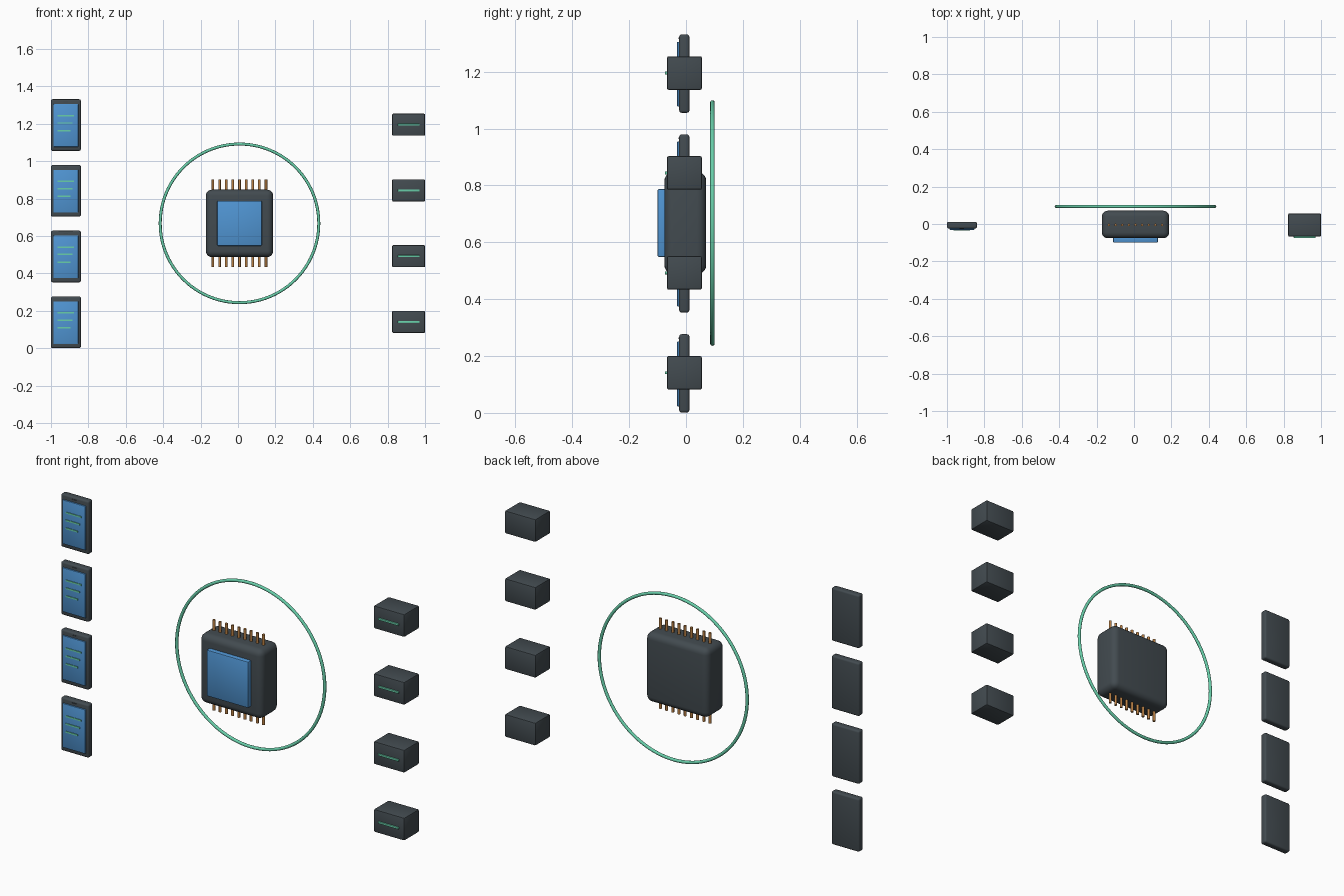
import bpy, math

if "Cube" in bpy.data.objects:
    bpy.data.objects.remove(bpy.data.objects["Cube"])


def material(name, rgb):
    m = bpy.data.materials.new(name)
    m.diffuse_color = (*rgb, 1)
    m.use_nodes = True
    m.node_tree.nodes["Principled BSDF"].inputs["Base Color"].default_value = m.diffuse_color
    return m


DARK = material("dark_shell", (0.055, 0.07, 0.08))
BLUE = material("blue_screen", (0.08, 0.30, 0.65))
GREEN = material("green_light", (0.14, 0.62, 0.40))
COPPER = material("copper_pin", (0.50, 0.22, 0.06))


def finish(name, mat, bevel=0, segments=2):
    ob = bpy.context.object
    ob.name = name
    ob.data.materials.append(mat)
    if bevel:
        mod = ob.modifiers.new("soft_edges", "BEVEL")
        mod.width, mod.segments = bevel, segments
        bpy.ops.object.modifier_apply(modifier=mod.name)
    bpy.ops.object.shade_smooth_by_angle(angle=math.radians(35))
    return ob


def box(name, x, y, z, mat, bevel=0, segments=2):
    """Box from (min, max) ranges on each axis."""
    r = (x, y, z)
    bpy.ops.mesh.primitive_cube_add(size=1, location=[(a + b) / 2 for a, b in r])
    bpy.context.object.scale = [b - a for a, b in r]
    bpy.ops.object.transform_apply(location=False, rotation=False, scale=True)
    return finish(name, mat, bevel, segments)


def span(centre, half):
    return (centre - half, centre + half)


# Central chip with raised screen
CX, CZ = 0.008, 0.668
box("chip_body", span(CX, 0.18), (-0.076, 0.071), span(CZ, 0.18), DARK, 0.032, 5)
box("chip_screen", span(CX, 0.12), (-0.1, -0.06), span(CZ, 0.12), BLUE, 0.006)

# Rows of pins above and below the chip
for side, label in ((1, "upper"), (-1, "lower")):
    for i in range(9):
        bpy.ops.mesh.primitive_cylinder_add(
            vertices=12, radius=0.007, depth=0.08,
            location=(CX + (i - 4) * 0.0355, -0.005, CZ + side * 0.194))
        finish(f"{label}_pin_{i + 1}", COPPER)

# Glowing ring behind the chip
bpy.ops.mesh.primitive_torus_add(
    major_segments=96, minor_segments=12, major_radius=0.424, minor_radius=0.008,
    location=(CX, 0.093, CZ), rotation=(math.pi / 2, 0, 0))
finish("halo_ring", GREEN)

# Left column of tablets and right column of boxes
TX, BX = -0.92, 0.912
for i in range(4):
    z, n = 0.139 + i * 0.3515, i + 1
    box(f"tablet_body_{n}", span(TX, 0.08), (-0.024, 0.012), span(z, 0.138), DARK, 0.009, 3)
    box(f"tablet_screen_{n}", span(TX, 0.066), (-0.031, -0.02), span(z - 0.002, 0.114), BLUE, 0.002)
    box(f"tablet_speaker_{n}", span(TX, 0.012), (-0.027, -0.02), span(z + 0.124, 0.003), DARK)
    for k, (dz, half) in enumerate(((0.051, 0.044), (0.011, 0.04), (-0.030, 0.034))):
        box(f"tablet_{n}_text_line_{k + 1}", span(TX - 0.044 + half, half),
            (-0.034, -0.028), span(z + dz, 0.004), GREEN)
    box(f"device_box_{n}", span(BX, 0.088), (-0.067, 0.056), span(z + 0.002, 0.059), DARK, 0.006)
    box(f"device_box_light_{n}", span(BX, 0.058), (-0.074, -0.06), span(z + 0.002, 0.005), GREEN, 0.001)
